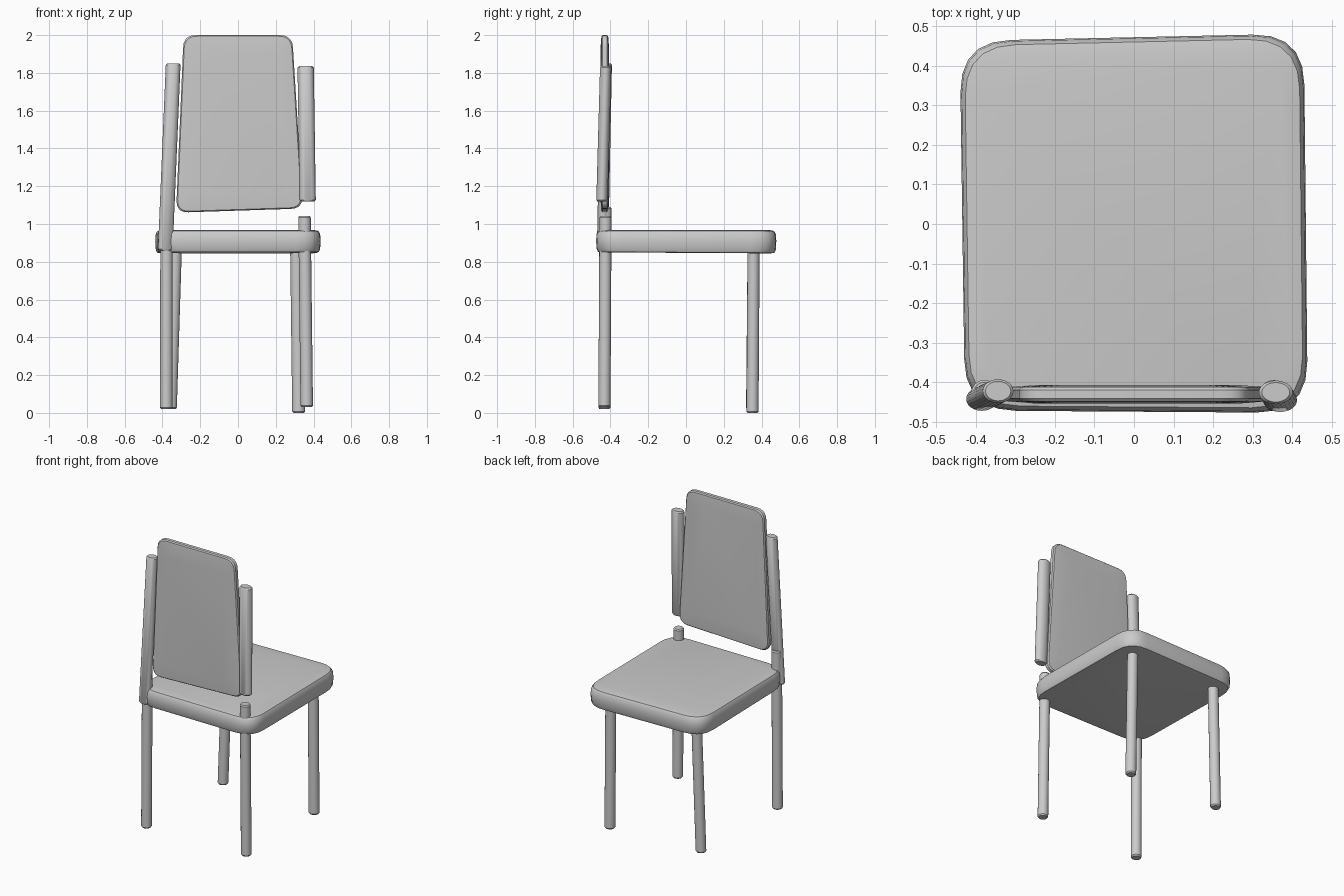
import bpy, math
from mathutils import Vector

if "Cube" in bpy.data.objects:
    bpy.data.objects.remove(bpy.data.objects["Cube"])


def loft(name, rings):
    """Solid skinned through equal-length closed rings of points."""
    n = len(rings[0])
    verts = [p for ring in rings for p in ring]
    faces = [tuple(reversed(range(n))),
             tuple(range((len(rings) - 1) * n, len(rings) * n))]
    for k in range(len(rings) - 1):
        for i in range(n):
            j = (i + 1) % n
            faces.append((k * n + i, k * n + j, (k + 1) * n + j, (k + 1) * n + i))
    me = bpy.data.meshes.new(name)
    me.from_pydata(verts, [], faces)
    ob = bpy.data.objects.new(name, me)
    bpy.context.collection.objects.link(ob)
    bpy.ops.object.select_all(action='DESELECT')
    ob.select_set(True)
    bpy.context.view_layer.objects.active = ob
    bpy.ops.object.mode_set(mode='EDIT')
    bpy.ops.mesh.select_all(action='SELECT')
    bpy.ops.mesh.normals_make_consistent(inside=False)
    bpy.ops.object.mode_set(mode='OBJECT')
    bpy.ops.object.shade_smooth_by_angle(angle=math.radians(35))
    return ob


def rounded(corners, setback, inset=0.0, steps=5):
    """Quad outline with curved corners, shrunk towards its middle by inset."""
    c = [Vector(p) for p in corners]
    mid = sum(c, Vector((0, 0))) / 4
    c = [p - Vector((math.copysign(inset, p.x - mid.x),
                     math.copysign(inset, p.y - mid.y))) for p in c]
    pts = []
    for i, p in enumerate(c):
        a = p + (c[i - 1] - p).normalized() * setback
        b = p + (c[(i + 1) % 4] - p).normalized() * setback
        for s in range(steps + 1):
            t = s / steps
            pts.append(a * (1 - t) ** 2 + p * 2 * t * (1 - t) + b * t * t)
    return pts


def rod(name, bottom, top, rx, ry):
    """Leaning oval rod with softened ends."""
    a, b = Vector(bottom), Vector(top)
    soft = 0.008 / (b - a).length
    rings = []
    for t, s in ((0, 0.82), (soft, 1), (1 - soft, 1), (1, 0.82)):
        c = a.lerp(b, t)
        rings.append([c + Vector((rx * s * math.cos(u), ry * s * math.sin(u), 0))
                      for u in (2 * math.pi * i / 24 for i in range(24))])
    return loft(name, rings)


# Seat cushion, slightly uneven, softened top and bottom edges
seat = [(-0.44, 0.462), (0.429, 0.481), (0.439, -0.477), (-0.427, -0.471)]
loft("seat", [[(p.x, p.y, z - 0.006 * (p.y + 0.475) * (z < 0.9)) for p in rounded(seat, 0.13, d)]
              for d, z in ((0.03, 0.85), (0.01, 0.853), (0.003, 0.868), (0, 0.91),
                           (0.003, 0.948), (0.012, 0.963), (0.04, 0.969))])

# Backrest panel, thin at the rim and fuller in the middle
panel = [(-0.328, 1.06), (0.344, 1.082), (0.287, 2.0), (-0.288, 2.0)]
loft("backrest", [[(p.x, -0.43 + y, p.y) for p in rounded(panel, 0.065, d)]
                  for d, y in ((0.07, -0.023), (0.006, -0.018), (0, -0.011),
                               (0, 0.011), (0.006, 0.018), (0.07, 0.023))])

# Legs; the back pair pokes up through the seat as short stubs
rod("back_leg_left", (-0.38, -0.432, 0.02), (-0.378, -0.426, 1.09), 0.033, 0.032)
rod("back_leg_right", (0.364, -0.432, 0.03), (0.352, -0.426, 1.043), 0.033, 0.032)
rod("front_leg_left", (-0.357, 0.35, 0.02), (-0.33, 0.358, 0.88), 0.033, 0.032)
rod("front_leg_right", (0.321, 0.352, 0.0), (0.31, 0.358, 0.88), 0.034, 0.032)

# Upper back posts
rod("back_post_left", (-0.385, -0.442, 0.86), (-0.343, -0.422, 1.85), 0.039, 0.030)
rod("back_post_right", (0.369, -0.445, 1.12), (0.358, -0.425, 1.836), 0.043, 0.030)
